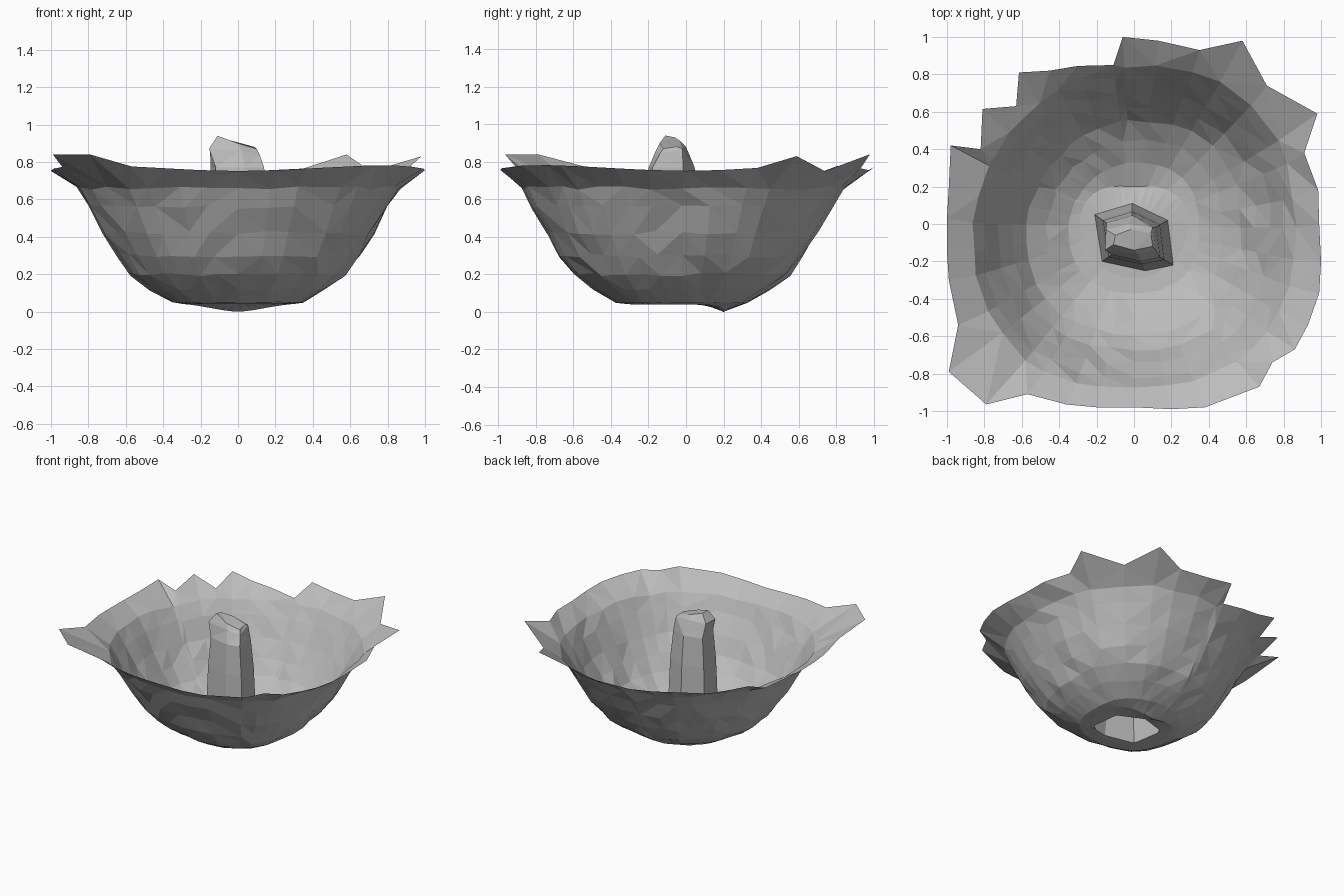
import bpy, bmesh, random
from mathutils import Vector

random.seed(4)
cube = bpy.data.objects.get("Cube")
if cube:
    bpy.data.objects.remove(cube)

GREY = (0.5, 0.5, 0.5, 1.0)
grey = bpy.data.materials.new("stone_grey")
grey.use_nodes = True
grey.diffuse_color = GREY
grey.node_tree.nodes["Principled BSDF"].inputs["Base Color"].default_value = GREY


def loft(name, rings, cap_last=False):
    """Skin a list of equally long closed rings with flat triangles."""
    bm = bmesh.new()
    loops = [[bm.verts.new(point) for point in ring] for ring in rings]
    for lower, upper in zip(loops, loops[1:]):
        count = len(lower)
        for i in range(count):
            j = (i + 1) % count
            bm.faces.new((lower[i], lower[j], upper[j], upper[i]))
    if cap_last:
        bm.faces.new(loops[-1])
    bmesh.ops.triangulate(bm, faces=bm.faces[:])
    mesh = bpy.data.meshes.new(name)
    bm.to_mesh(mesh)
    bm.free()
    mesh.materials.append(grey)
    obj = bpy.data.objects.new(name, mesh)
    bpy.context.collection.objects.link(obj)
    return obj


def polygon_radius(corners, centre, direction):
    """Distance from centre to the polygon outline along a direction."""
    for i, corner in enumerate(corners):
        a = Vector(corner) - centre
        edge = Vector(corners[(i + 1) % len(corners)]) - centre - a
        det = direction.cross(edge)
        if abs(det) > 1e-9:
            distance, along = a.cross(edge) / det, a.cross(direction) / det
            if distance > 0 and -1e-6 <= along <= 1 + 1e-6:
                return distance
    return 0.2


def wall_shape(heading):
    """Outline of the wall: soft square, but round and tighter at the back right."""
    tight = heading.x < 0 < heading.y
    power = 2 if tight else 2.4
    shrink = 1 + .06 * heading.x * heading.y if tight else 1
    return shrink * (abs(heading.x) ** power + abs(heading.y) ** power) ** (-1 / power)


# Jagged rim outline, counter-clockwise, with its own heights at flares and notches
rim = [(.99, 0), (.985, .18), (.91, .38), (.98, .59), (.71, .74), (.58, .98),
       (.35, .93), (.13, .98), (-.06, 1), (-.11, .85), (-.3, .845), (-.45, .82),
       (-.615, .81), (-.63, .63), (-.81, .615), (-.82, .4), (-.98, .42),
       (-.99, .2), (-1, .03), (-1, -.15), (-.99, -.3), (-.94, -.54),
       (-.99, -.79), (-.79, -.965), (-.57, -.91), (-.36, -.965), (-.2, -.98),
       (0, -.98), (.2, -.99), (.38, -.98), (.67, -.87), (.74, -.74),
       (.86, -.67), (.93, -.54), (.99, -.37), (1, -.2)]
heights = {3: .83, 4: .75, 5: .84, 8: .77, 9: .69, 10: .72, 11: .745,
           13: .71, 15: .73, 22: .84, 23: .84}
headings = [Vector(p).normalized() for p in rim]

# Bowl floor, from the pillar's foot out to a lip that dips at the back
base = [(.21, -.22), (.18, .02), (-.01, .11), (-.21, .05), (-.17, -.2), (.06, -.25)]
base_centre = Vector((0, -.08))
rings = [[], []]
for heading in headings:
    x, y = base_centre + heading * polygon_radius(base, base_centre, heading)
    rings[0].append((x, y, .04))
    back = max(0, heading.y) ** 3
    x, y = heading * (.29 - .09 * back)
    rings[1].append((x, y, .04 * (1 - back)))

# Bowl wall, slightly uneven, growing up to the rim
profile = [(.35, .05), (.47, .12), (.57, .2), (.65, .3), (.725, .42), (.8, .56), (.86, .66)]
for level, (radius, height) in enumerate(profile):
    wobble = .01 if level else .003
    ring = []
    for heading in headings:
        x, y = heading * (radius * wall_shape(heading) + random.uniform(-wobble, wobble))
        ring.append((x, y - .02, height + random.uniform(-wobble, wobble)))
    rings.append(ring)
rings.append([(x, y, heights.get(i, .752 + .12 * (h.x * h.y) ** 2))
              for i, ((x, y), h) in enumerate(zip(rim, headings))])
loft("bowl", rings)

# Six-sided pillar, open below, narrowing to a slanted cap
middle = Vector((-.01, -.09))
pillar = []
for scale, height in ((1, .04), (.83, .3), (.78, .55), (.68, .77)):
    pillar.append([(*(middle + (Vector(p) - middle) * scale), height) for p in base])
pillar.append([(.115, -.14, .84), (.1, -.02, .87), (-.03, 0, .88),
               (-.15, -.03, .87), (-.155, -.14, .87), (.02, -.16, .86)])
pillar.append([(.1, -.12, .87), (.09, -.05, .88), (-.02, -.03, .91),
               (-.1, -.06, .93), (-.11, -.11, .94), (0, -.14, .9)])
loft("pillar", pillar, cap_last=True)
